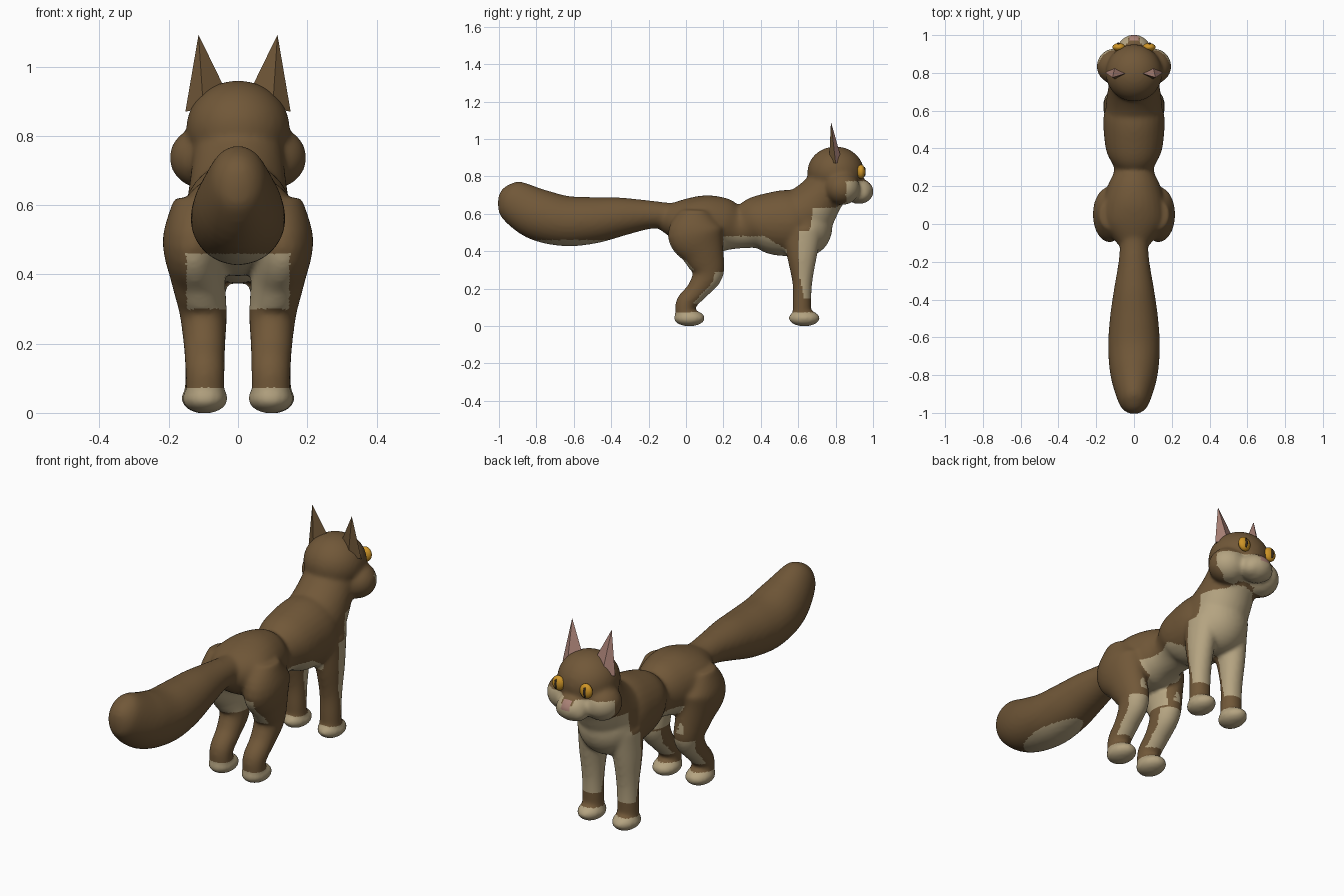
import bpy, bmesh, math
from mathutils import Vector, Matrix

if "Cube" in bpy.data.objects:
    bpy.data.objects.remove(bpy.data.objects["Cube"])


def material(name, rgb):
    m = bpy.data.materials.new(name)
    m.diffuse_color = (*rgb, 1)
    m.use_nodes = True
    m.node_tree.nodes["Principled BSDF"].inputs["Base Color"].default_value = m.diffuse_color
    return m


BROWN = material("brown fur", (0.165, 0.097, 0.040))
CREAM = material("cream fur", (0.46, 0.37, 0.22))
PINK = material("pink skin", (0.40, 0.22, 0.18))
GOLD = material("golden eye", (0.62, 0.30, 0.02))
DARK = material("dark pupil", (0.03, 0.02, 0.012))


def make_object(name, bm, mats):
    me = bpy.data.meshes.new(name)
    bmesh.ops.recalc_face_normals(bm, faces=bm.faces)
    bm.to_mesh(me)
    bm.free()
    for m in mats:
        me.materials.append(m)
    ob = bpy.data.objects.new(name, me)
    bpy.context.collection.objects.link(ob)
    for p in me.polygons:
        p.use_smooth = True
    return ob


def ellipsoid(bm, c, r, seg=32):
    mat = Matrix.Translation(c) @ Matrix.Diagonal((*r, 1))
    bmesh.ops.create_uvsphere(bm, u_segments=seg, v_segments=seg // 2, radius=1, matrix=mat)


def spline(a, b, c, d, t):
    return 0.5 * (2 * b + (c - a) * t + (2 * a - 5 * b + 4 * c - d) * t * t
                  + (3 * b - a - 3 * c + d) * t ** 3)


def loft(bm, stations, side=1, seg=28, steps=5):
    """Tube through (x, y, z, half width, half depth) stations."""
    s = [(side * p[0], *p[1:]) for p in stations]
    s = [s[0]] + s + [s[-1]]
    pts = [[spline(*(s[i + j][k] for j in range(4)), t / steps) for k in range(5)]
           for i in range(len(s) - 3) for t in range(steps)] + [list(s[-1])]
    rings = []
    for i, p in enumerate(pts):
        a, b = pts[max(i - 1, 0)], pts[min(i + 1, len(pts) - 1)]
        n = Vector((0, a[2] - b[2], b[1] - a[1])).normalized()
        ring = []
        for k in range(seg):
            ang = 2 * math.pi * k / seg
            ring.append(bm.verts.new(Vector(p[:3]) + Vector((p[3] * math.cos(ang), 0, 0))
                                     + n * p[4] * math.sin(ang)))
        rings.append(ring)
    for r0, r1 in zip(rings, rings[1:]):
        for k in range(seg):
            bm.faces.new((r0[k], r0[(k + 1) % seg], r1[(k + 1) % seg], r1[k]))
    bm.faces.new(rings[0][::-1])
    bm.faces.new(rings[-1])


# Body volumes: trunk, neck, tail
bm = bmesh.new()
loft(bm, [(0, -.15, .575, .045, .05), (0, -.09, .57, .10, .085), (0, 0, .56, .165, .125),
          (0, .1, .55, .165, .15), (0, .2, .54, .14, .145), (0, .29, .53, .105, .115),
          (0, .38, .55, .145, .145), (0, .48, .55, .16, .172), (0, .58, .55, .16, .175),
          (0, .66, .54, .13, .14)])
loft(bm, [(0, .54, .55, .15, .15), (0, .64, .6, .148, .155), (0, .73, .705, .135, .122),
          (0, .8, .8, .13, .12)])
loft(bm, [(0, -.995, .71, .02, .02), (0, -.975, .70, .055, .065), (0, -.93, .675, .085, .11),
          (0, -.8, .60, .125, .137), (0, -.65, .562, .137, .135), (0, -.5, .565, .128, .125),
          (0, -.35, .584, .107, .104), (0, -.2, .595, .082, .077), (0, -.1, .59, .075, .07),
          (0, 0, .58, .08, .08)])
ellipsoid(bm, (0, .64, .53), (.15, .143, .158))
# Head, cheeks and muzzle
ellipsoid(bm, (0, .80, .822), (.15, .152, .138))
ellipsoid(bm, (0, .925, .72), (.085, .078, .068))
for sx in (-1, 1):
    ellipsoid(bm, (sx * .1, .835, .737), (.098, .095, .09))
    ellipsoid(bm, (sx * .035, .935, .71), (.05, .055, .05))
    # Hind leg and paw
    loft(bm, [(.11, .05, .62, .075, .08), (.13, .05, .5, .088, .15), (.115, .095, .38, .078, .11),
              (.1, .115, .28, .068, .085), (.097, .06, .19, .06, .058),
              (.095, .0, .12, .057, .055), (.095, -.005, .045, .055, .05)], sx)
    ellipsoid(bm, (sx * .095, .018, .042), (.067, .084, .044))
    # Front leg and paw
    loft(bm, [(.085, .62, .52, .075, .11), (.098, .62, .37, .065, .08), (.1, .622, .23, .055, .053),
              (.1, .62, .12, .053, .05), (.1, .62, .05, .053, .05)], sx)
    ellipsoid(bm, (sx * .1, .632, .042), (.064, .084, .044))

# Fuse the volumes into one smooth skin
fox = make_object("furry_body", bm, [BROWN, CREAM, PINK])
rm = fox.modifiers.new("fuse", 'REMESH')
rm.mode = 'VOXEL'
rm.voxel_size = 0.0095
sm = fox.modifiers.new("soften", 'SMOOTH')
sm.factor = 0.5
sm.iterations = 12
dg = bpy.context.evaluated_depsgraph_get()
skin = bpy.data.meshes.new_from_object(fox.evaluated_get(dg))
fox.modifiers.clear()
fox.data = skin
skin.materials.clear()
for m in (BROWN, CREAM, PINK):
    skin.materials.append(m)


def fur(c, n):
    """Material slot of a face from its place and direction."""
    x, y, z = abs(c.x), c.y, c.z
    if x < .024 and y > .97 and z > .722:                     # nose
        return 2
    if z < .075:                                              # paws
        return 1
    if y > .855 and z < .775 - (.025 if x < .03 else 0) and z > .6:   # muzzle
        return 1
    if y > .66 and .47 < z < .635 + max(0, y - .8) * .5:      # throat
        return int(y > .66 + (z - .5) * .15)
    if y > .54 and z > .15:                                   # chest, front leg fronts
        if z < .47:
            return int(y > .60 + max(0, .3 - z) * .2 or (z > .38 and n.z < -.5))
        return int(z < .51 and y > .60)
    if .2 < y <= .54 and z < .48 - max(0, y - .42) * .6 and z > .33:  # belly
        return int(n.z < .1)
    if y < .2 and .3 < z < .46 and x < .15:                   # under the rump
        return int(y < .0 + (.40 - z) * .6 or x < .06)
    if y < .25 and .12 < z < .29:                             # hind leg fronts
        return int(n.y > .35 and n.z < .2)
    return 0


for p in skin.polygons:
    p.use_smooth = True
    p.material_index = fur(p.center, p.normal)

for sx, side in ((-1, "left"), (1, "right")):
    # Ear: thin pointed wedge, pink on the front
    bm = bmesh.new()
    tip = bm.verts.new((sx * .114, .775, 1.092))
    base = [bm.verts.new((sx * x, y, z)) for x, y, z in
            ((.035, .80, .93), (.10, .835, .88), (.152, .80, .87), (.10, .765, .88))]
    for i in range(4):
        f = bm.faces.new((base[i], base[(i + 1) % 4], tip))
        f.material_index = int(i < 2)
    bm.faces.new(base)
    ear = make_object(side + "_ear", bm, [BROWN, PINK])
    for p in ear.data.polygons:
        p.use_smooth = False
    # Eye with upright slit pupil
    bm = bmesh.new()
    ellipsoid(bm, (sx * .08, .936, .825), (.034, .022, .038), 24)
    make_object(side + "_eye", bm, [GOLD])
    bm = bmesh.new()
    ellipsoid(bm, (sx * .083, .952, .825), (.009, .009, .027), 16)
    make_object(side + "_pupil", bm, [DARK])
